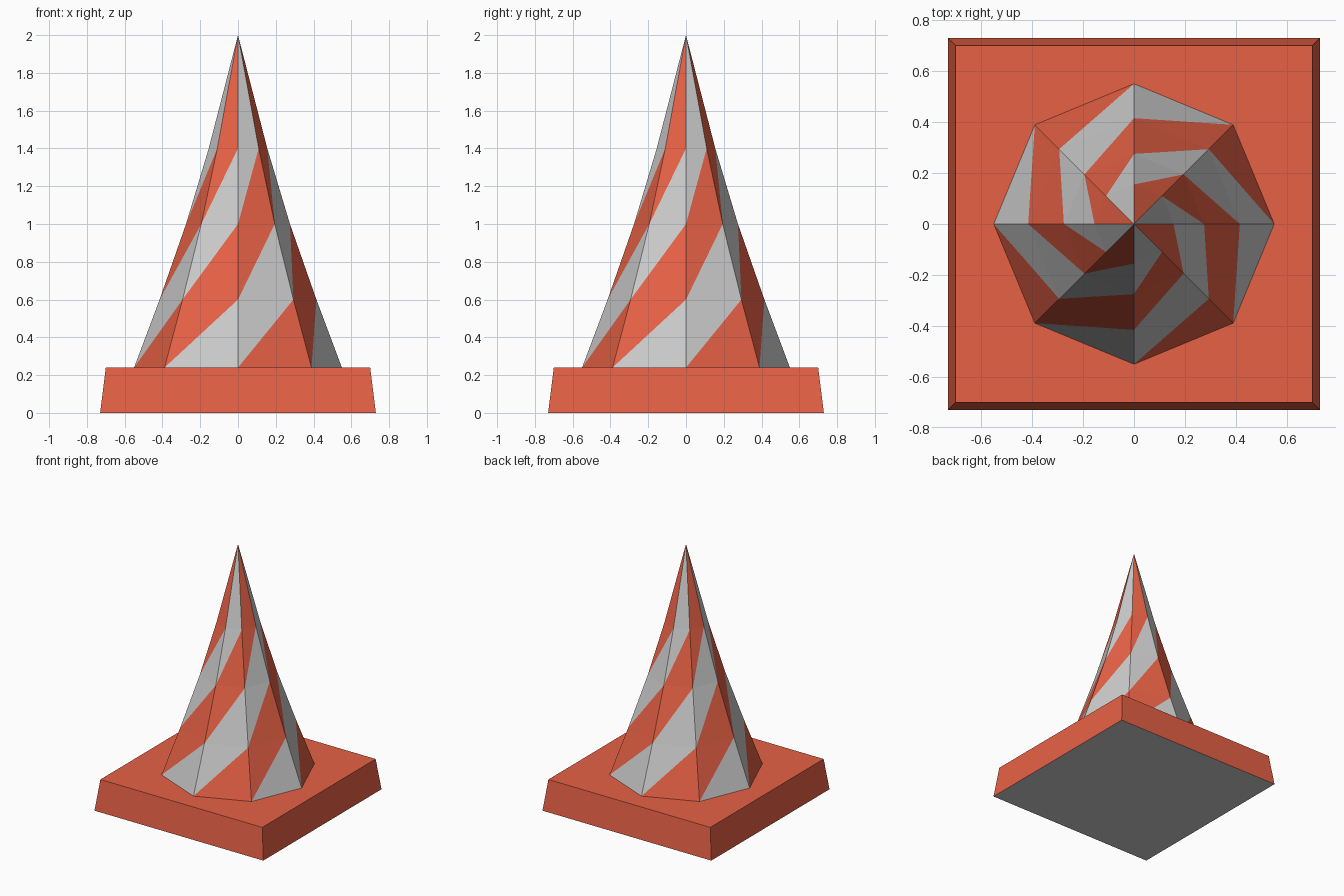
import bpy, bmesh
from math import cos, sin, pi

if "Cube" in bpy.data.objects:
    bpy.data.objects.remove(bpy.data.objects["Cube"])


def material(name, color):
    m = bpy.data.materials.new(name)
    m.diffuse_color = color
    m.use_nodes = True
    m.node_tree.nodes["Principled BSDF"].inputs["Base Color"].default_value = m.diffuse_color
    return m


red = material("red", (0.8, 0.12, 0.06, 1))
grey = material("grey", (0.8, 0.8, 0.8, 1))


def finish(name, bm):
    mesh = bpy.data.meshes.new(name)
    bm.to_mesh(mesh)
    bm.free()
    mesh.materials.append(red)
    mesh.materials.append(grey)
    obj = bpy.data.objects.new(name, mesh)
    bpy.context.collection.objects.link(obj)
    return obj


# Square base: tapered slab, red with a grey underside
H = 0.24
bm = bmesh.new()
bmesh.ops.create_cube(bm, size=1)
for v in bm.verts:
    half = 0.70 if v.co.z > 0 else 0.73
    v.co.x *= 2 * half
    v.co.y *= 2 * half
    v.co.z = H if v.co.z > 0 else 0
bm.normal_update()
for f in bm.faces:
    f.material_index = 1 if f.normal.z < -0.9 else 0
finish("base", bm)

# Eight-sided cone: rings split along rising diagonals into spiral stripes
N = 8
profile = [(0.55, H), (0.415, 0.6), (0.275, 1.0), (0.155, 1.4)]
bm = bmesh.new()
rings = [[bm.verts.new((r * cos(2 * pi * i / N), r * sin(2 * pi * i / N), z))
          for i in range(N)] for r, z in profile]
apex = bm.verts.new((0, 0, 2.0))
for k, ring in enumerate(rings):
    for i in range(N):
        j = (i + 1) % N
        stripe = (i + k) % 2
        if k == len(rings) - 1:
            bm.faces.new((ring[i], ring[j], apex)).material_index = stripe
        else:
            up = rings[k + 1]
            bm.faces.new((ring[i], ring[j], up[j])).material_index = stripe
            bm.faces.new((ring[i], up[j], up[i])).material_index = 1 - stripe
finish("striped_cone", bm)
